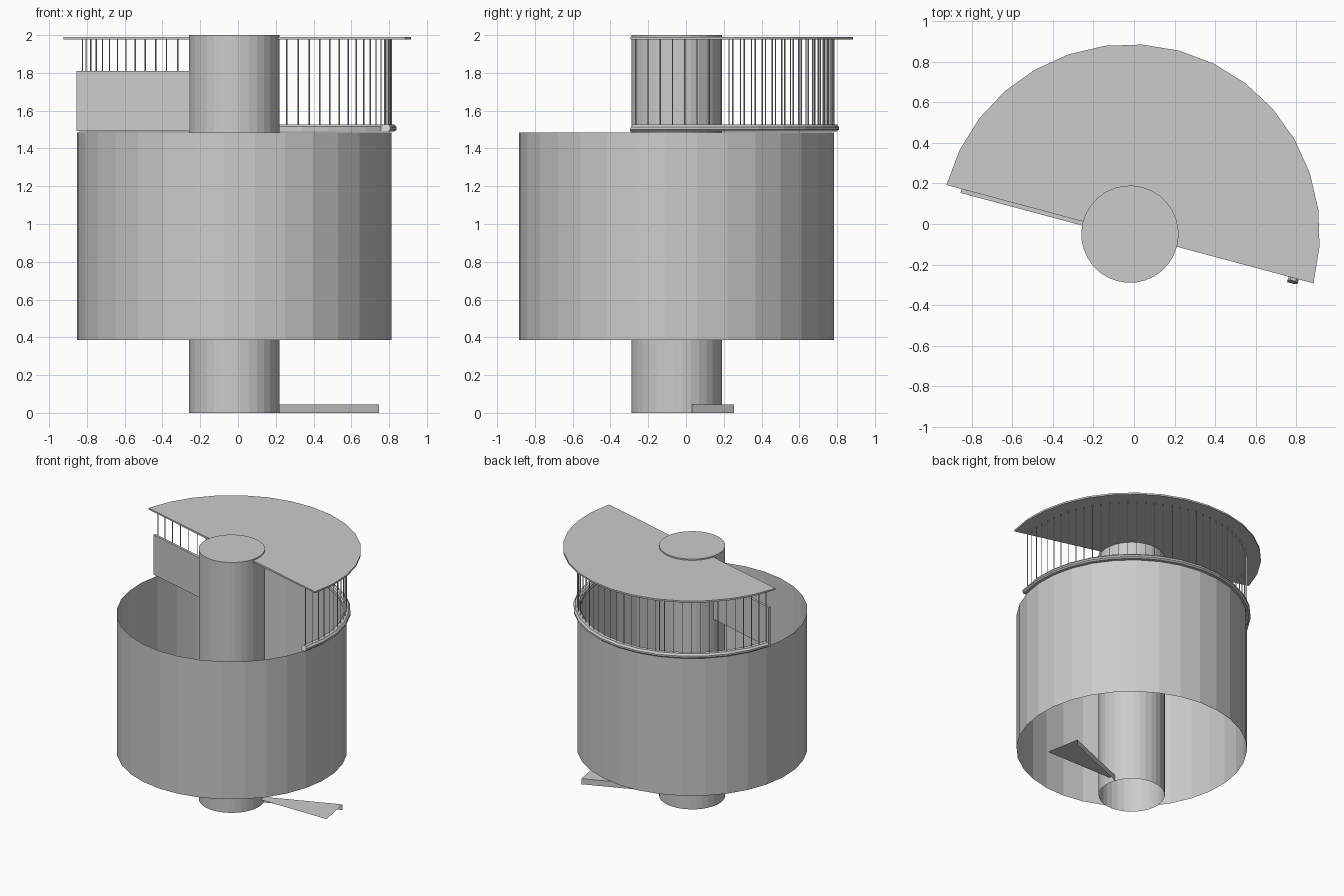
import bpy, bmesh, math
from mathutils import Vector

if "Cube" in bpy.data.objects:
    bpy.data.objects.remove(bpy.data.objects["Cube"])

CX, CY = -0.02, -0.05          # stair axis
START = -15.0                  # half circle runs from here to START + 180
STEP = 11.25                   # 32 sides per circle

grey = bpy.data.materials.new("plain_grey")
grey.diffuse_color = (0.6, 0.6, 0.6, 1)
grey.use_nodes = True
grey.node_tree.nodes["Principled BSDF"].inputs["Base Color"].default_value = grey.diffuse_color


def polar(r, deg, z, offset=0.0):
    """Point around the axis; offset shifts it along the tangent."""
    a = math.radians(deg)
    return Vector((CX + r * math.cos(a) - offset * math.sin(a),
                   CY + r * math.sin(a) + offset * math.cos(a), z))


def finish(name, bm, solid=True):
    if solid:
        bmesh.ops.recalc_face_normals(bm, faces=bm.faces)
    me = bpy.data.meshes.new(name)
    bm.to_mesh(me)
    bm.free()
    me.materials.append(grey)
    bpy.context.collection.objects.link(bpy.data.objects.new(name, me))


def tube(name, r, z0, z1, cap_top):
    bm = bmesh.new()
    lo = [bm.verts.new(polar(r, START + i * STEP, z0)) for i in range(32)]
    hi = [bm.verts.new(polar(r, START + i * STEP, z1)) for i in range(32)]
    for i in range(32):
        j = (i + 1) % 32
        bm.faces.new((lo[i], lo[j], hi[j], hi[i]))
    if cap_top:
        bm.faces.new(hi)
    finish(name, bm, False)


def loft(bm, rings):
    """Join closed cross-sections and cap both ends."""
    rings = [[bm.verts.new(p) for p in ring] for ring in rings]
    n = len(rings[0])
    for a, b in zip(rings, rings[1:]):
        for k in range(n):
            bm.faces.new((a[k], a[(k + 1) % n], b[(k + 1) % n], b[k]))
    bm.faces.new(rings[0])
    bm.faces.new(rings[-1][::-1])


# central column (open below) and open thin outer drum
tube("central_column", 0.24, 0.0, 2.0, True)
tube("outer_drum", 0.835, 0.385, 1.485, False)

# half-disc roof
bm = bmesh.new()
loft(bm, [[polar(0.937, START + i * STEP, z) for i in range(17)] for z in (1.977, 1.99)])
finish("half_roof", bm)

# curved sill rail with chamfered top, first end runs past the roof edge
profile = [(0.81, 1.49), (0.85, 1.49), (0.862, 1.5), (0.862, 1.513),
           (0.85, 1.527), (0.82, 1.527), (0.81, 1.517)]
bm = bmesh.new()
rings = [[polar(r, START, z, -0.028 + (z - 1.49) * 0.4) for r, z in profile]]
rings += [[polar(r, START + i * STEP, z) for r, z in profile] for i in range(17)]
loft(bm, rings)
finish("sill_rail", bm)

# thin bars between the rail and the roof
bm = bmesh.new()
BARS = 40
for i in range(BARS + 1):
    c = polar(0.832, START + 180 * i / BARS, 0)
    ring = [Vector((0.0035 * math.cos(k * math.pi / 2), 0.0035 * math.sin(k * math.pi / 2), 0))
            for k in range(4)]
    loft(bm, [[c + p + Vector((0, 0, z)) for p in ring] for z in (1.51, 1.98)])
finish("railing_bars", bm)

# upright panel beside the column
bm = bmesh.new()
loft(bm, [[polar(r, START + 180, z, t) for r, t in
           ((0.22, 0.0), (0.86, 0.0), (0.86, 0.02), (0.22, 0.02))] for z in (1.493, 1.81)])
finish("side_panel", bm)

# bottom step: thin wedge tread with a riser along its far edge
bm = bmesh.new()
near_in, near_out, far_out, far_in = [
    bm.verts.new((x, y, 0.045)) for x, y in
    ((0.215, -0.02), (0.797, -0.02), (0.747, 0.253), (0.2, 0.03))]
bm.faces.new((near_in, near_out, far_out, far_in))
low_out = bm.verts.new((0.747, 0.253, 0))
low_in = bm.verts.new((0.2, 0.03, 0))
bm.faces.new((far_in, far_out, low_out, low_in))
finish("bottom_step", bm, False)
